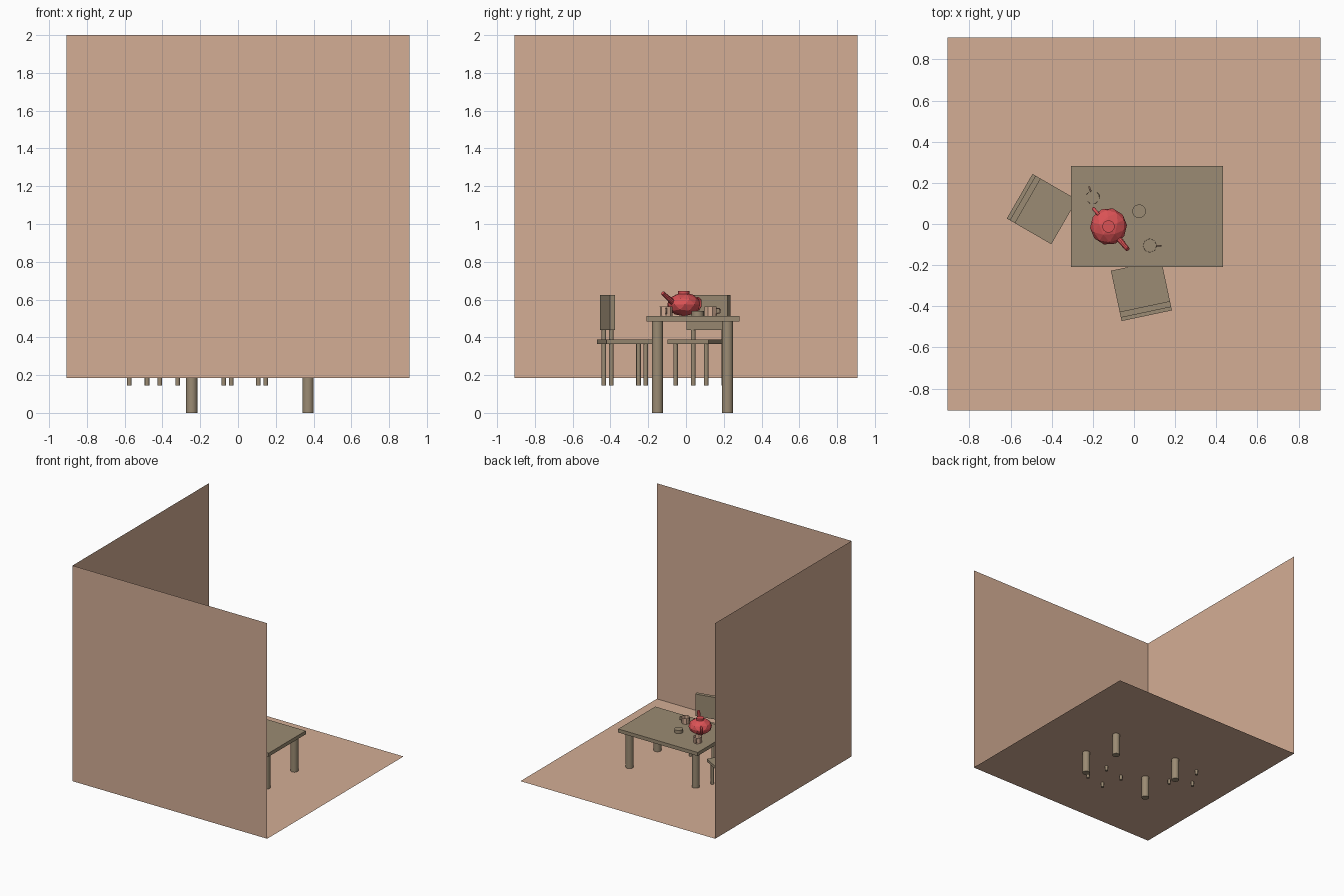
import bpy, bmesh, math
from mathutils import Vector, Matrix

if "Cube" in bpy.data.objects:
    bpy.data.objects.remove(bpy.data.objects["Cube"])


def mat(name, r, g, b):
    m = bpy.data.materials.new(name)
    lin = [((c / 255 + 0.055) / 1.055) ** 2.4 for c in (r, g, b)]
    m.diffuse_color = (*lin, 1)
    m.use_nodes = True
    m.node_tree.nodes["Principled BSDF"].inputs["Base Color"].default_value = m.diffuse_color
    return m


PLASTER = mat("warm plaster", 212, 174, 149)
WOOD = mat("grey brown wood", 155, 139, 115)
RED = mat("red glaze", 218, 82, 85)


def make(name, bm, material, matrix=Matrix(), smooth=False):
    me = bpy.data.meshes.new(name)
    bm.transform(matrix)
    bmesh.ops.recalc_face_normals(bm, faces=bm.faces)
    bm.to_mesh(me)
    bm.free()
    ob = bpy.data.objects.new(name, me)
    bpy.context.collection.objects.link(ob)
    me.materials.append(material)
    if smooth:
        bpy.context.view_layer.objects.active = ob
        ob.select_set(True)
        bpy.ops.object.shade_smooth_by_angle(angle=math.radians(35))
        ob.select_set(False)
    return ob


def box(name, lo, hi, material, matrix=Matrix()):
    bm = bmesh.new()
    bmesh.ops.create_cube(bm, size=1)
    lo, hi = Vector(lo), Vector(hi)
    make(name, bm, material, matrix @ Matrix.Translation((lo + hi) / 2) @ Matrix.Diagonal((*(hi - lo), 1)))


def rod(name, a, b, r1, r2, material, sides=24, matrix=Matrix(), open_top=False):
    a, b = Vector(a), Vector(b)
    d = b - a
    bm = bmesh.new()
    bmesh.ops.create_cone(bm, cap_ends=True, segments=sides, radius1=r1, radius2=r2, depth=d.length)
    if open_top:
        top = [f for f in bm.faces if all(v.co.z > 0 for v in f.verts)]
        bmesh.ops.delete(bm, geom=top, context='FACES_ONLY')
    turn = d.to_track_quat('Z', 'Y').to_matrix().to_4x4()
    make(name, bm, material, matrix @ Matrix.Translation((a + b) / 2) @ turn, smooth=sides > 12)


def loop_handle(name, points, radius, material, matrix):
    cu = bpy.data.curves.new(name, 'CURVE')
    cu.dimensions = '3D'
    cu.bevel_depth = radius
    cu.bevel_resolution = 1
    cu.use_fill_caps = True
    sp = cu.splines.new('POLY')
    sp.points.add(len(points) - 1)
    for p, co in zip(sp.points, points):
        p.co = (*co, 1)
    cu.materials.append(material)
    ob = bpy.data.objects.new(name, cu)
    ob.matrix_world = matrix
    bpy.context.collection.objects.link(ob)


def plane(name, corners):
    bm = bmesh.new()
    bm.faces.new([bm.verts.new(c) for c in corners])
    make(name, bm, PLASTER)


# Room: floor, front wall and left wall as thin sheets
S, F, T = 0.907, 0.185, 2.0
plane("floor", [(-S, -S, F), (S, -S, F), (S, S, F), (-S, S, F)])
plane("front_wall", [(-S, -S, F), (S, -S, F), (S, -S, T), (-S, -S, T)])
plane("left_wall", [(-S, -S, F), (-S, S, F), (-S, S, T), (-S, -S, T)])

# Table
box("table_top", (-0.307, -0.21, 0.483), (0.433, 0.283, 0.513), WOOD)
for x in (-0.245, 0.371):
    for y in (-0.151, 0.22):
        rod("table_leg", (x, y, 0), (x, y, 0.485), 0.03, 0.03, WOOD, 32)


# Chairs
def chair(x, y, angle):
    m = Matrix.Translation((x, y, 0)) @ Matrix.Rotation(math.radians(angle), 4, 'Z')
    box("chair_seat", (-0.125, -0.125, 0.366), (0.125, 0.125, 0.388), WOOD, m)
    box("chair_back", (-0.125, -0.108, 0.44), (0.125, -0.079, 0.625), WOOD, m)
    for sx in (-0.0935, 0.0935):
        rod("back_leg", (sx, -0.0935, 0.145), (sx, -0.0935, 0.442), 0.012, 0.012, WOOD, 24, m)
        rod("front_leg", (sx, 0.0935, 0.145), (sx, 0.0935, 0.368), 0.012, 0.012, WOOD, 24, m)


chair(0.036, -0.3235, 12)
chair(-0.4475, 0.0725, -120)

# Teapot, spout along local +x
pot = Matrix.Translation((-0.124, -0.012, 0)) @ Matrix.Rotation(math.radians(-50), 4, 'Z')
bm = bmesh.new()
bmesh.ops.create_icosphere(bm, subdivisions=2, radius=1)
make("teapot_body", bm, RED, pot @ Matrix.Translation((0, 0, 0.574)) @ Matrix.Diagonal((0.09, 0.09, 0.062, 1)))
rod("teapot_lid", (0, 0, 0.622), (0, 0, 0.645), 0.03, 0.03, RED, 16, pot)
rod("teapot_spout", (0.065, 0, 0.578), (0.145, 0, 0.634), 0.016, 0.011, RED, 10, pot)
loop_handle("teapot_handle", [(-0.075, 0, 0.6), (-0.1, 0, 0.607), (-0.113, 0, 0.595), (-0.113, 0, 0.565),
                              (-0.1, 0, 0.548), (-0.07, 0, 0.55)], 0.008, RED, pot)


# Cups with open tops and side handles
def cup(x, y, angle):
    m = Matrix.Translation((x, y, 0)) @ Matrix.Rotation(math.radians(angle), 4, 'Z')
    rod("cup", (0, 0, 0.513), (0, 0, 0.562), 0.033, 0.034, PLASTER, 8, m, open_top=True)
    loop_handle("cup_handle", [(0.03, 0, 0.553), (0.048, 0, 0.553), (0.054, 0, 0.545), (0.052, 0, 0.53),
                               (0.03, 0, 0.524)], 0.004, PLASTER, m)


cup(-0.2, 0.13, 110)
cup(0.077, -0.105, 0)

# Small round dish
rod("dish", (0.025, 0.062, 0.513), (0.025, 0.062, 0.54), 0.033, 0.033, WOOD, 32)
